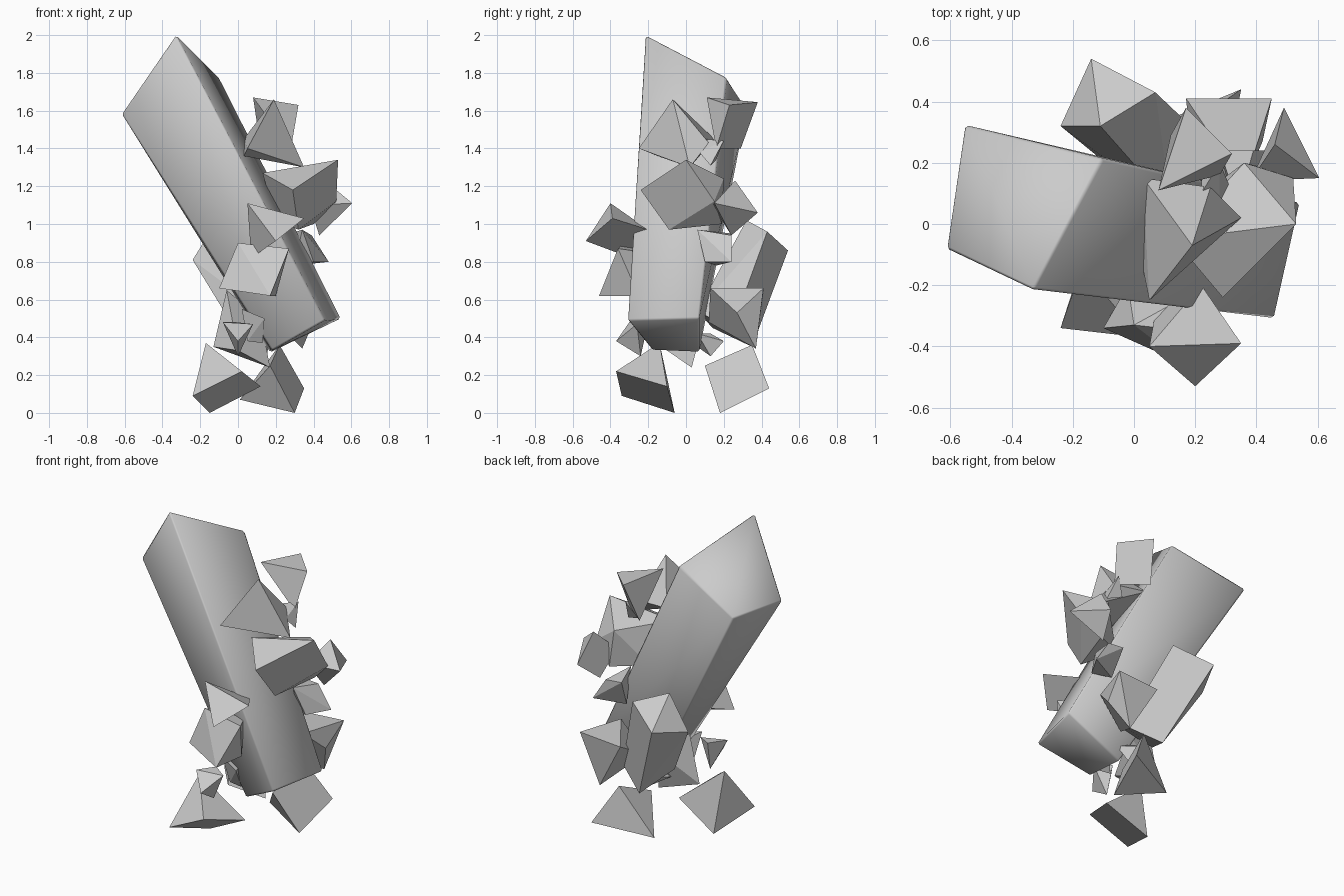
import bpy, bmesh


def finish(name, bm):
    me = bpy.data.meshes.new(name)
    bm.to_mesh(me)
    bm.free()
    ob = bpy.data.objects.new(name, me)
    bpy.context.collection.objects.link(ob)
    return ob


def hull(name, *points):
    """Convex flat-faced crystal spanned by a few corner points."""
    bm = bmesh.new()
    for p in points:
        bm.verts.new(p)
    bmesh.ops.convex_hull(bm, input=bm.verts[:])
    loose = [v for v in bm.verts if not v.link_faces]
    bmesh.ops.delete(bm, geom=loose, context='VERTS')
    bmesh.ops.dissolve_limit(bm, angle_limit=0.2, verts=bm.verts[:], edges=bm.edges[:])
    bmesh.ops.recalc_face_normals(bm, faces=bm.faces[:])
    return finish(name, bm)


def column(name, top, bottom):
    """Leaning prism between two rings, softly shaded with rounded edges."""
    bm = bmesh.new()
    t = [bm.verts.new(p) for p in top]
    b = [bm.verts.new(p) for p in bottom]
    n = len(t)
    for i in range(n):
        j = (i + 1) % n
        bm.faces.new((t[i], t[j], b[j], b[i]))
    bm.faces.new(t)
    bm.faces.new(b[::-1])
    bmesh.ops.recalc_face_normals(bm, faces=bm.faces[:])
    for f in bm.faces:
        f.smooth = True
    ob = finish(name, bm)
    bev = ob.modifiers.new("soft_edges", 'BEVEL')
    bev.width = 0.01
    bev.segments = 1
    bev.limit_method = 'NONE'
    return ob


# main leaning crystal
column("main_crystal",
       [(-.33, -.215, 2.005), (-.615, -.08, 1.58), (-.555, .325, 1.61), (-.10, .215, 1.775)],
       [(.46, -.31, .49), (.18, -.18, .33), (.17, .07, .32), (.545, .07, .50)])

# shards climbing the right side, top to bottom
hull("top_shard", (.08, .11, 1.67), (.32, .23, 1.63), (.17, .38, 1.645),
     (.12, .29, 1.40), (.28, .16, 1.40))
hull("upper_pyramid", (.19, -.07, 1.66), (.05, -.25, 1.40), (.35, .02, 1.30),
     (.03, -.15, 1.36), (.25, .12, 1.43), (.03, .15, 1.45))
hull("upper_chip", (.22, .10, 1.45), (.28, .07, 1.38), (.28, .20, 1.44),
     (.31, .13, 1.31), (.22, .16, 1.34))
hull("side_block", (.53, 0, 1.34), (.29, -.24, 1.18), (.13, -.05, 1.27), (.36, .20, 1.24),
     (.32, -.09, .97), (.52, .15, 1.12), (.40, .19, 1.0), (.20, .08, 1.02))
hull("side_pyramid", (.605, .15, 1.11), (.49, .38, 1.06), (.43, .24, .94),
     (.38, .14, 1.10), (.46, .26, 1.23))
hull("side_chip", (.34, .06, .97), (.28, .24, .95), (.48, .24, .80),
     (.40, .10, .80), (.39, .24, .94), (.30, .16, .78))
hull("low_side_shard", (.45, .41, .66), (.36, .13, .66), (.17, .41, .64),
     (.34, .37, .34), (.20, .12, .48), (.42, .27, .53))

# shards on the front
hull("front_pyramid", (.20, -.53, .91), (.05, -.40, 1.11), (.35, -.39, 1.03),
     (.22, -.20, .97), (.07, -.29, .82))
hull("front_block", (-.10, -.34, .66), (.17, -.46, .62), (.27, -.36, .87),
     (0, -.33, .90), (.20, -.25, .62), (-.02, -.20, .70), (.20, -.22, .85))
hull("front_small_pyramid", (0, -.37, .38), (-.08, -.30, .48), (.08, -.26, .47),
     (0, -.24, .30), (-.01, -.20, .48))
hull("front_chip", (.02, -.19, .55), (.14, -.22, .50), (.13, -.15, .37),
     (.05, -.15, .38), (.10, -.10, .50))

# shards behind and underneath
hull("back_block", (-.11, .32, 1.02), (-.24, .32, .81), (-.14, .54, .86), (.07, .43, .96),
     (-.02, .14, .45), (.08, .35, .35), (.27, .24, .44), (.12, .06, .54))
hull("back_chip", (.12, .13, .42), (.06, .06, .35), (.15, .13, .30),
     (.18, .06, .42), (.12, .20, .38))
hull("under_shard", (-.06, .05, .65), (-.13, .05, .35), (.17, .03, .24),
     (.12, .10, .50), (0, -.10, .33))
hull("foot_front", (-.17, -.14, .37), (-.24, -.34, .09), (.02, -.37, .22),
     (.12, -.10, .14), (-.15, -.06, 0))
hull("foot_back", (.22, .35, .36), (.35, .44, .13), (.01, .30, .07),
     (.17, .10, .25), (.30, .18, 0))
